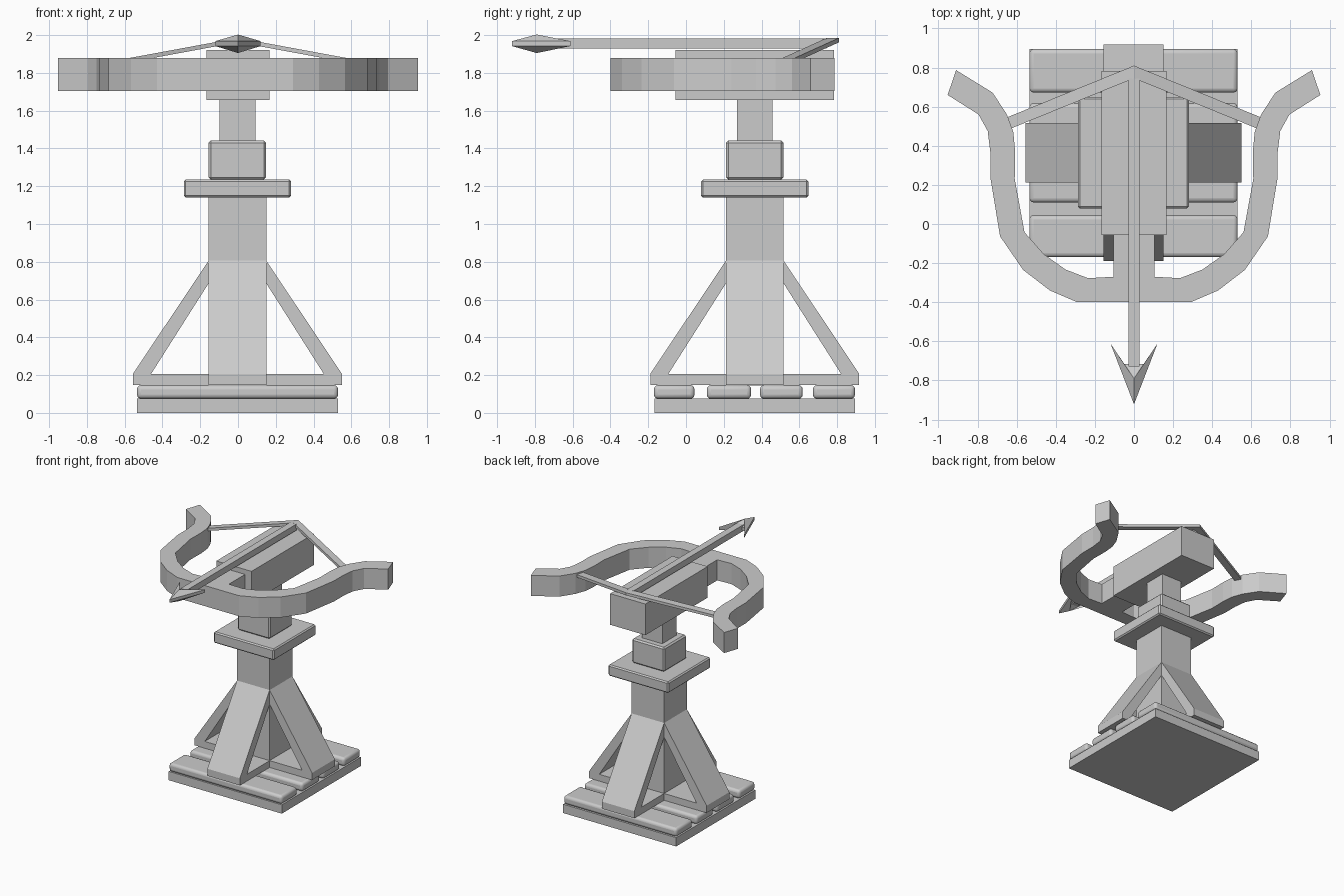
import bpy, bmesh, math
from mathutils import Vector, Matrix

if "Cube" in bpy.data.objects:
    bpy.data.objects.remove(bpy.data.objects["Cube"])

CX, CY = -0.003, 0.364  # axis of the stand


def finish(name, bm):
    bmesh.ops.recalc_face_normals(bm, faces=bm.faces)
    me = bpy.data.meshes.new(name)
    bm.to_mesh(me)
    bm.free()
    ob = bpy.data.objects.new(name, me)
    bpy.context.collection.objects.link(ob)
    return ob


def box(name, lo, hi, bevel=0.0, segs=1):
    bm = bmesh.new()
    bmesh.ops.create_cube(bm, size=1)
    for v in bm.verts:
        v.co = [l + (c + 0.5) * (h - l) for c, l, h in zip(v.co, lo, hi)]
    ob = finish(name, bm)
    if bevel:
        m = ob.modifiers.new("bevel", 'BEVEL')
        m.width, m.segments = bevel, segs
    return ob


def block(name, half, z0, z1, bevel=0.0):
    return box(name, (CX - half, CY - half, z0), (CX + half, CY + half, z1), bevel)


def prism(name, pts, extrude, matrix=Matrix()):
    bm = bmesh.new()
    f = bm.faces.new([bm.verts.new(p) for p in pts])
    r = bmesh.ops.extrude_face_region(bm, geom=[f], use_keep_orig=True)
    bmesh.ops.translate(bm, vec=extrude,
                        verts=[g for g in r['geom'] if isinstance(g, bmesh.types.BMVert)])
    bmesh.ops.transform(bm, matrix=matrix, verts=bm.verts)
    return finish(name, bm)


# Base slab and rounded planks
box("base_slab", (-0.535, -0.168, 0), (0.53, 0.896, 0.075))
for i, (y0, y1) in enumerate([(-0.17, 0.045), (0.11, 0.345), (0.392, 0.618), (0.672, 0.895)]):
    p = box(f"plank_{i + 1}", (-0.535, y0, 0.075), (0.53, y1, 0.147), 0.022, 3)
    bpy.context.view_layer.objects.active = p
    p.select_set(True)
    bpy.ops.object.shade_smooth_by_angle()
    p.select_set(False)

# Post, collar and neck
block("post", 0.153, 0.146, 1.14)
block("collar", 0.284, 1.14, 1.235, 0.01)
block("upper_block", 0.152, 1.235, 1.442, 0.012)
block("neck", 0.095, 1.442, 1.66)

# Four triangular braces around the post
brace = [(0.15, 0.81), (0.553, 0.207), (0.553, 0.147), (0.15, 0.147),
         (0.15, 0.205), (0.458, 0.205), (0.15, 0.69)]
for i in range(4):
    prism(f"brace_{i + 1}", [(x, -0.153, z) for x, z in brace], (0, 0.306, 0),
          Matrix.Translation((CX, CY, 0)) @ Matrix.Rotation(i * math.pi / 2, 4, 'Z'))

# Stock
box("stock", (-0.166, -0.055, 1.657), (0.166, 0.783, 1.922))

# Recurved bow with its mounting tongue
half = [(0.29, -0.4), (0.43, -0.34), (0.567, -0.235), (0.685, -0.063), (0.735, 0.24),
        (0.735, 0.37), (0.748, 0.475), (0.795, 0.56), (0.953, 0.66), (0.91, 0.787),
        (0.723, 0.672), (0.65, 0.56), (0.617, 0.47), (0.608, 0.37), (0.61, 0.23),
        (0.56, -0.042), (0.46, -0.155), (0.35, -0.233), (0.235, -0.277), (0.105, -0.27),
        (0.105, -0.05)]
outline = half + [(-x, y) for x, y in reversed(half)]
prism("bow", [(x, y, 1.705) for x, y in outline], (0, 0, 0.175))

# Bowstring halves
for side, s in (("right", 1), ("left", -1)):
    end = [(0, 0.81, 1.985), (0, 0.745, 1.985), (0, 0.745, 1.962), (0, 0.81, 1.962)]
    prism(f"bowstring_{side}", end, (s * 0.65, -0.265, -0.12))

# Bolt shaft and arrowhead
box("bolt_shaft", (-0.029, -0.73, 1.93), (0.029, 0.745, 1.983))
head = [(0, -0.922), (0.12, -0.612), (0.05, -0.715), (-0.05, -0.715), (-0.12, -0.612)]
bm = bmesh.new()
rings = []
for z, peak in ((1.942, 1.905), (1.968, 2.003)):
    ring = [bm.verts.new((x, y, z)) for x, y in head]
    c = bm.verts.new((0, -0.79, peak))
    for a, b in zip(ring, ring[1:] + ring[:1]):
        bm.faces.new((a, b, c))
    rings.append(ring)
for i in range(5):
    j = (i + 1) % 5
    bm.faces.new((rings[0][i], rings[0][j], rings[1][j], rings[1][i]))
finish("arrowhead", bm)
